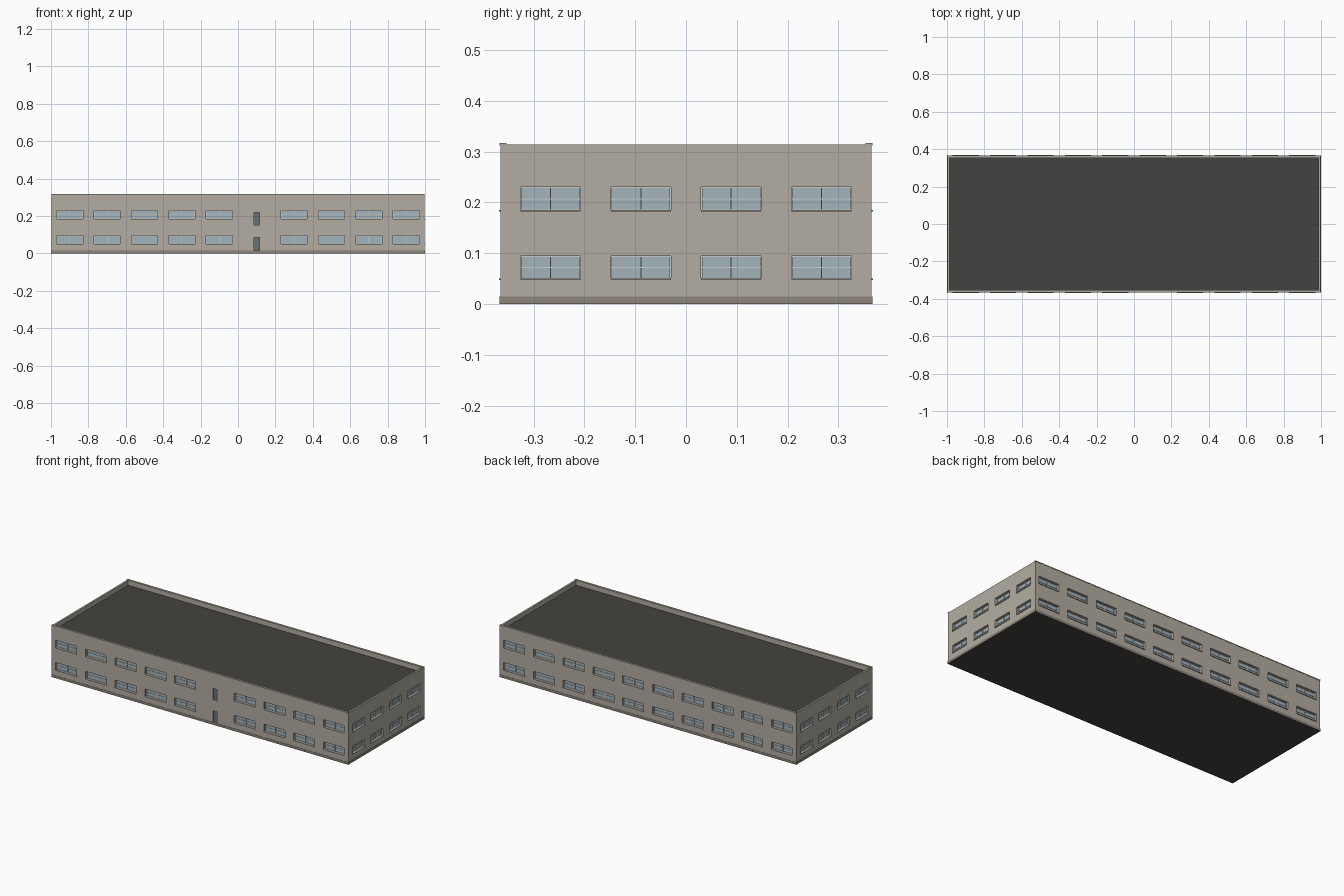
import bpy, bmesh
from math import pi
from mathutils import Matrix, Vector

if "Cube" in bpy.data.objects:
    bpy.data.objects.remove(bpy.data.objects["Cube"])

HX, HY = 0.997, 0.365          # wall faces
BASE, STOREY, ROOF, TOP = 0.015, 0.135, 0.285, 0.314
DEPTH = 0.018                  # window reveal
parts = {}


def box(part, lo, hi, m=Matrix()):
    """Add an axis-aligned box (optionally transformed) to a named part."""
    bm = parts.setdefault(part, bmesh.new())
    lo, hi = Vector(lo), Vector(hi)
    size = hi - lo
    t = m @ Matrix.Translation((lo + hi) / 2) @ Matrix.Diagonal((*size, 1))
    bmesh.ops.create_cube(bm, size=1, matrix=t)


def window(m, u, w, z):
    """Recessed two-by-two window; local -y is outward, wall face at y = 0."""
    a, b, h = u - w / 2, u + w / 2, 0.046
    box("cutter", (a, -0.02, z), (b, DEPTH, z + h), m)
    box("glass", (a, DEPTH - 0.003, z), (b, DEPTH + 0.001, z + h), m)
    f, y0, y1 = 0.002, DEPTH - 0.006, DEPTH
    for x in (a, u - f / 2, b - f):
        box("window_frames", (x, y0, z), (x + f, y1, z + h), m)
    for zz in (z, z + h / 2 - f / 2, z + h - f):
        box("window_frames", (a, y0 + 0.0005, zz), (b, y1, zz + f), m)
    box("window_sills", (a, -0.003, z - 0.002), (b, DEPTH - 0.004, z + 0.001), m)


def door(m, u, z):
    """Narrow recessed door panel."""
    a, b, h = u - 0.014, u + 0.014, 0.069
    box("cutter", (a, -0.02, z), (b, 0.014, z + h), m)
    box("doors", (a, 0.009, z), (b, 0.015, z + h), m)


# Main shell, with the roof well taken out behind the parapet
box("walls", (-HX, -HY, 0.002), (HX, HY, TOP))
box("cutter", (-HX + 0.011, -HY + 0.011, ROOF), (HX - 0.011, HY - 0.011, 0.4))
box("roof_deck", (-HX + 0.011, -HY + 0.011, ROOF - 0.002), (HX - 0.011, HY - 0.011, ROOF + 0.001))
box("ground_slab", (-HX, -HY, 0), (HX, HY, 0.003))

# Plinth band and parapet copings
e = 0.0015
for s in (-1, 1):
    ys = sorted((s * (HY - 0.005), s * (HY + e)))
    xs = sorted((s * (HX - 0.005), s * (HX + e)))
    box("plinth", (-HX - e, ys[0], 0.0005), (HX + e, ys[1], BASE))
    box("plinth", (xs[0], -HY, 0.0005), (xs[1], HY, BASE))
    yc = sorted((s * (HY - 0.012), s * (HY + e)))
    box("parapet_coping", (-HX, yc[0], TOP - 0.002), (HX, yc[1], 0.317))

# Facades: rotation, distance to wall, bay count, bay pitch, window width
facades = [(0, HY, 10, 0.2, 0.14), (pi, HY, 10, 0.2, 0.14),
           (pi / 2, HX, 4, 0.178, 0.118), (-pi / 2, HX, 4, 0.178, 0.118)]
for n, (rot, dist, bays, pitch, width) in enumerate(facades):
    m = Matrix.Rotation(rot, 4, 'Z') @ Matrix.Translation((0, -dist, 0))
    for floor in range(2):
        for i in range(bays):
            u = (i - (bays - 1) / 2) * pitch
            if n == 0 and i == 5:
                door(m, u, BASE + 0.001 + floor * STOREY)
            else:
                window(m, u, width, 0.049 + floor * STOREY)

# Turn parts into objects
colours = {
    "walls": (0.45, 0.42, 0.36), "parapet_coping": (0.40, 0.38, 0.33),
    "plinth": (0.27, 0.24, 0.20), "roof_deck": (0.06, 0.055, 0.05),
    "ground_slab": (0.06, 0.055, 0.05), "glass": (0.37, 0.46, 0.50),
    "window_frames": (0.55, 0.56, 0.54), "window_sills": (0.36, 0.35, 0.32),
    "doors": (0.14, 0.16, 0.19),
}
objs = {}
for name, bm in parts.items():
    me = bpy.data.meshes.new(name)
    bm.to_mesh(me)
    bm.free()
    ob = objs[name] = bpy.data.objects.new(name, me)
    bpy.context.collection.objects.link(ob)
    if name in colours:
        mat = bpy.data.materials.new(name)
        mat.diffuse_color = (*colours[name], 1)
        mat.use_nodes = True
        mat.node_tree.nodes["Principled BSDF"].inputs["Base Color"].default_value = mat.diffuse_color
        me.materials.append(mat)

# Cut the openings and roof well
walls, cutter = objs["walls"], objs["cutter"]
cutter.hide_render = True
mod = walls.modifiers.new("openings", 'BOOLEAN')
mod.operation, mod.solver, mod.object = 'DIFFERENCE', 'EXACT', cutter
bpy.context.view_layer.objects.active = walls
bpy.ops.object.modifier_apply(modifier=mod.name)
bpy.data.objects.remove(cutter)
